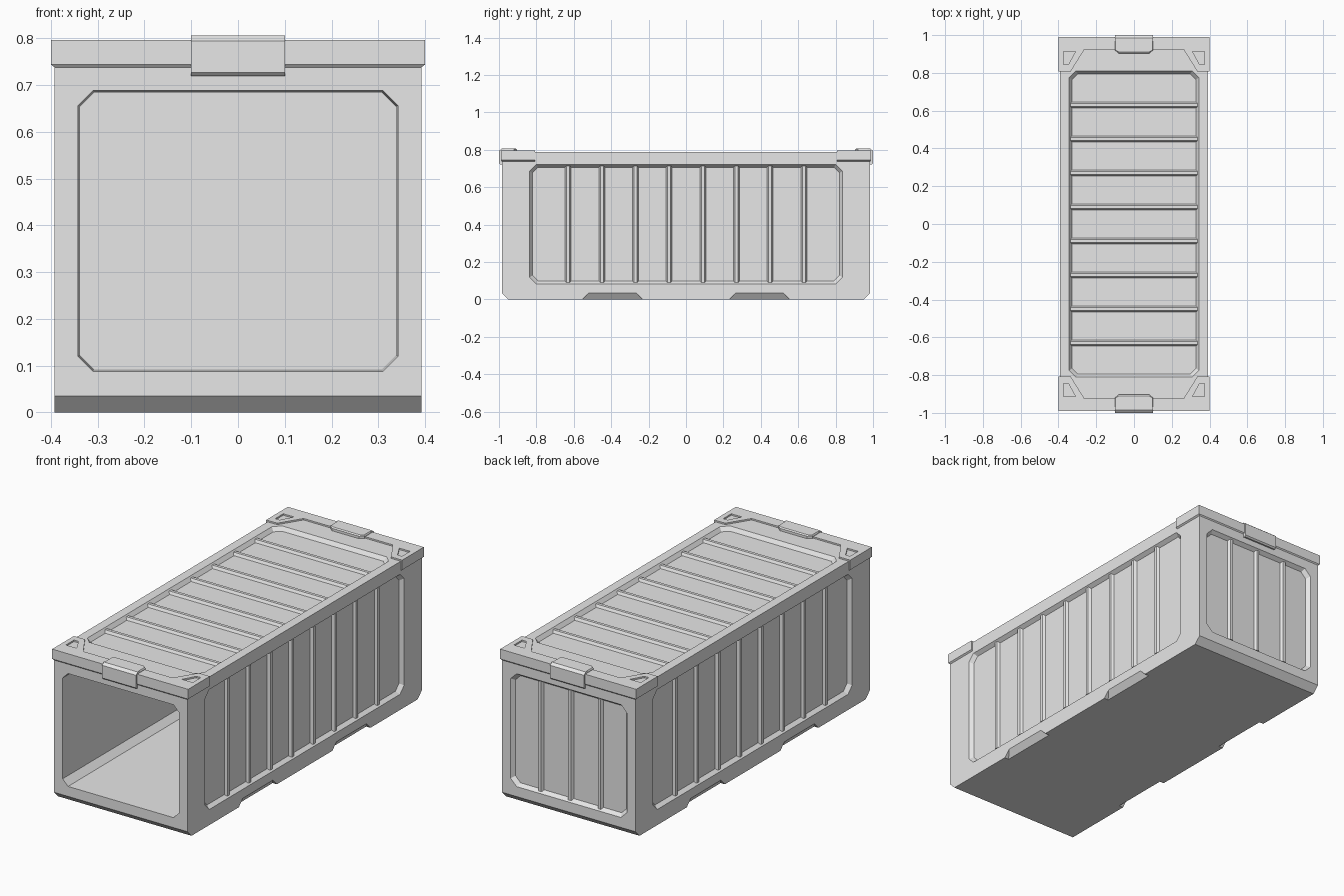
import bpy, bmesh
from mathutils import Matrix, Vector

if "Cube" in bpy.data.objects:
    bpy.data.objects.remove(bpy.data.objects["Cube"], do_unlink=True)

grey = bpy.data.materials.new("plain_grey")
grey.use_nodes = True
GREY = (0.8, 0.8, 0.8, 1)
grey.diffuse_color = GREY
grey.node_tree.nodes["Principled BSDF"].inputs["Base Color"].default_value = GREY


def frame(u, v, n, origin):
    """Matrix that maps local u, v, n axes into the world."""
    m = Matrix((u, v, n)).transposed().to_4x4()
    m.translation = Vector(origin)
    return m


def loft(name, sections, matrix=Matrix()):
    """Closed solid through (outline, height) sections with equal point counts."""
    bm = bmesh.new()
    rings = [[bm.verts.new(matrix @ Vector((u, v, h))) for u, v in pts] for pts, h in sections]
    count = len(rings[0])
    for low, high in zip(rings, rings[1:]):
        for i in range(count):
            j = (i + 1) % count
            bm.faces.new((low[i], low[j], high[j], high[i]))
    bm.faces.new(rings[0])
    bm.faces.new(rings[-1])
    bmesh.ops.recalc_face_normals(bm, faces=bm.faces)
    mesh = bpy.data.meshes.new(name)
    bm.to_mesh(mesh)
    bm.free()
    mesh.materials.append(grey)
    obj = bpy.data.objects.new(name, mesh)
    bpy.context.collection.objects.link(obj)
    return obj


def cut(obj, cutters):
    """Subtract the cutters, then discard them."""
    for c in cutters:
        c.hide_render = True
        mod = obj.modifiers.new("cut", "BOOLEAN")
        mod.operation = "DIFFERENCE"
        mod.solver = "EXACT"
        mod.object = c
    bpy.context.view_layer.update()
    result = obj.evaluated_get(bpy.context.evaluated_depsgraph_get())
    mesh = bpy.data.meshes.new_from_object(result)
    obj.modifiers.clear()
    obj.data = mesh
    for c in cutters:
        bpy.data.objects.remove(c, do_unlink=True)


def octagon(a, b, c):
    """Rectangle of half sizes a, b with corners cut by c."""
    return [(a - c, -b), (a, c - b), (a, b - c), (a - c, b),
            (c - a, b), (-a, b - c), (-a, c - b), (c - a, -b)]


def rect(a, b):
    return [(-a, -b), (a, -b), (a, b), (-a, b)]


X, Y, Z = Vector((1, 0, 0)), Vector((0, 1, 0)), Vector((0, 0, 1))
HW, HL, TOP = 0.392, 0.985, 0.788      # body half width, half length, height
DEPTH, SLOPE, RIB = 0.02, 0.015, 0.014  # panel recess, its wall run, rib height

# Body: side profile with chamfered lower ends
profile = [(-HL, 0.035), (0.035 - HL, 0), (HL - 0.035, 0), (HL, 0.035), (HL, TOP), (-HL, TOP)]
body = loft("container_body", [(profile, -HW), (profile, HW)], frame(Y, Z, X, (0, 0, 0)))

# Recessed panels: frame, half sizes, rib positions along u
long_ribs = [(i - 3.5) * 0.18 for i in range(8)]
panels = {
    "left_side": (frame(Y, Z, X, (HW, 0, 0.402)), 0.836, 0.319, long_ribs),
    "right_side": (frame(-Y, Z, -X, (-HW, 0, 0.402)), 0.836, 0.319, long_ribs),
    "roof": (frame(Y, -X, Z, (0, 0, TOP)), 0.81, 0.343, long_ribs),
    "back": (frame(-X, Z, Y, (0, HL, 0.388)), 0.342, 0.3, [-0.175, 0, 0.175]),
}
cutters = []
for name, (m, a, b, ribs) in panels.items():
    outer, inner = octagon(a, b, 0.035), octagon(a - SLOPE, b - SLOPE, 0.03)
    cutters.append(loft("cutter", [(inner, -DEPTH), (outer, 0), (outer, 0.05)], m))

# Interior opened from the front
cutters.append(loft("cutter", [(octagon(0.342, 0.3, 0.032), 0.05), (octagon(0.342, 0.3, 0.032), 0),
                               (octagon(0.338, 0.296, 0.03), -1.92)],
                    frame(X, Z, -Y, (0, -HL, 0.388))))

# Lifting notches along the lower side edges
for s in (1, -1):
    for y in (-0.393, 0.393):
        m = frame(Y, X * s, Z, (0, y, 0))
        low = [(-0.16, HW - 0.025), (0.16, HW - 0.025), (0.16, 0.5), (-0.16, 0.5)]
        high = [(-0.125, HW), (0.125, HW), (0.125, 0.5), (-0.125, 0.5)]
        below = [(u, v - (0.007 if v < 0.5 else 0)) for u, v in low]
        cutters.append(loft("cutter", [(below, -0.01), (low, 0), (high, 0.035)], m))
cut(body, cutters)

# Stiffening ribs across every panel
for name, (m, a, b, ribs) in panels.items():
    for k, u in enumerate(ribs):
        foot, crest = rect(0.016, b - SLOPE / 2), rect(0.008, b - SLOPE / 2)
        loft(f"{name}_rib_{k + 1}", [(foot, -DEPTH - 0.005), (foot, -DEPTH), (crest, RIB - DEPTH)],
             m @ Matrix.Translation((u, 0, 0)))

# End caps with corner pockets, and latches
half_cap = [(0.4, 0.99), (0.4, 0.808), (0.335, 0.808), (0.262, 0.925)]
cap_plan = half_cap + [(-x, y) for x, y in reversed(half_cap)]
cap_foot = [(x * 0.98, min(y, 0.985)) for x, y in cap_plan]
pocket = [(0.31, 0.913), (0.373, 0.913), (0.373, 0.845), (0.347, 0.845)]
pad_plan = [(0.1, 0.985), (0.1, 0.92), (0.08, 0.903), (-0.08, 0.903), (-0.1, 0.92), (-0.1, 0.985)]
plate = [(0.97, 0.72), (0.993, 0.72), (1.0, 0.727), (1.0, 0.794), (0.985, 0.806), (0.97, 0.806)]
for end, s in (("front", -1), ("back", 1)):
    m = frame(X * -s, Y * s, Z, (0, 0, 0))
    cap = loft(f"{end}_end_cap", [(cap_foot, 0.738), (cap_plan, 0.744), (cap_plan, 0.796)], m)
    cut(cap, [loft("cutter", [([(x * t, y) for x, y in pocket], 0.78),
                              ([(x * t, y) for x, y in pocket], 0.82)], m) for t in (1, -1)])
    pad_top = [(x * 0.97, max(y, 0.91)) for x, y in pad_plan]
    loft(f"{end}_latch_pad", [(pad_plan, 0.78), (pad_plan, 0.801), (pad_top, 0.806)], m)
    loft(f"{end}_latch_plate", [(plate, -0.1), (plate, 0.1)], frame(Y * s, Z, X, (0, 0, 0)))
